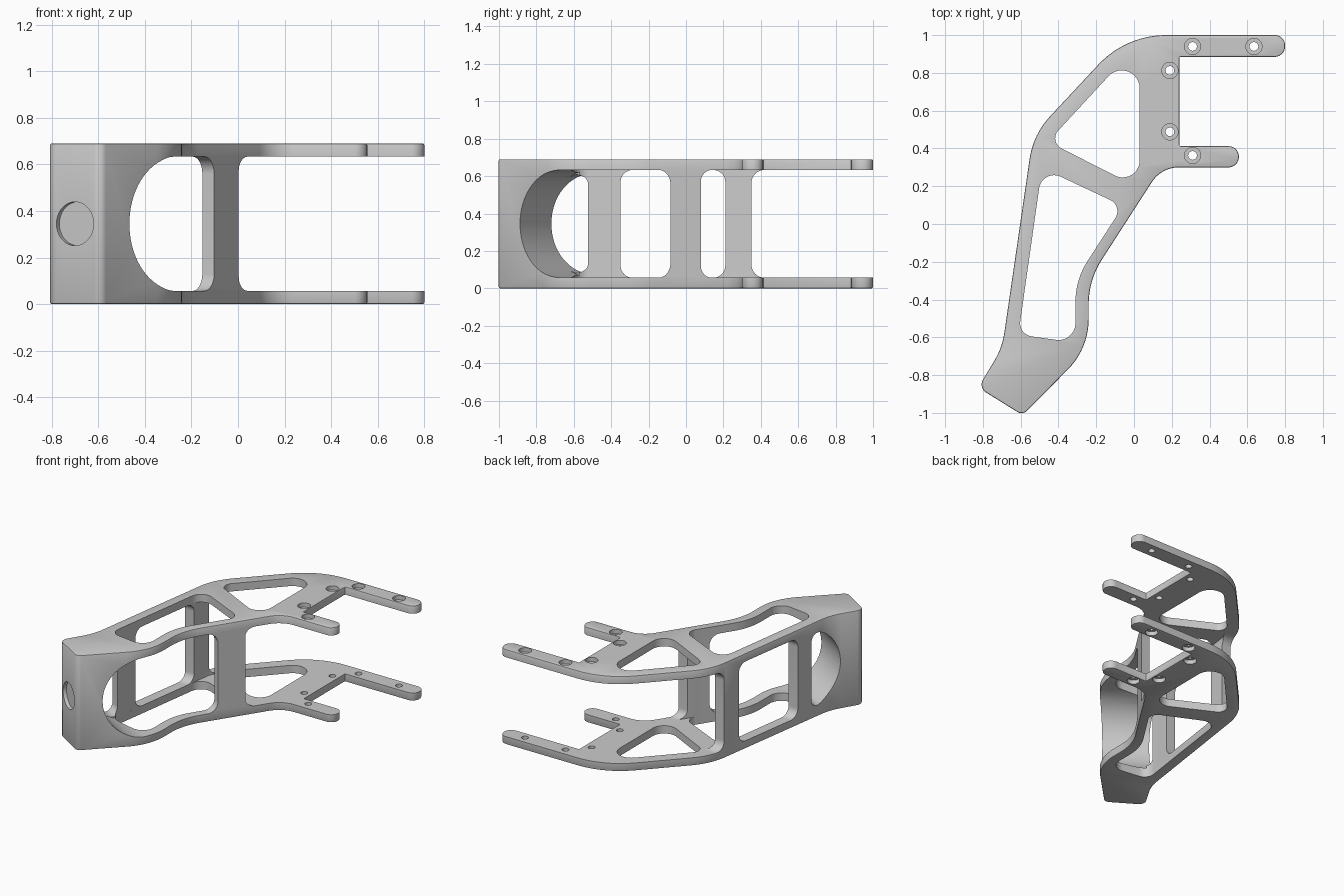
import bpy, bmesh, math
from mathutils import Vector, Matrix

if "Cube" in bpy.data.objects:
    bpy.data.objects.remove(bpy.data.objects["Cube"])

H, T = 0.69, 0.057          # overall height, plate thickness
MID = H / 2
HALF = MID - T              # half of the gap between plates


def rounded(pts, seg=12):
    """Polygon of (x, y, radius) corners -> outline with arcs."""
    out, n = [], len(pts)
    for i, (x, y, r) in enumerate(pts):
        p = Vector((x, y))
        a = (Vector(pts[i - 1][:2]) - p).normalized()
        b = (Vector(pts[(i + 1) % n][:2]) - p).normalized()
        if r == 0:
            out.append(p)
            continue
        half = a.angle(b) / 2
        t = r / math.tan(half)
        c = p + (a + b).normalized() * (r / math.sin(half))
        s, e = p + a * t - c, p + b * t - c
        sweep = s.angle_signed(e)          # clockwise positive
        a0 = math.atan2(s.y, s.x)
        for k in range(seg + 1):
            ang = a0 - sweep * k / seg
            out.append(c + Vector((math.cos(ang), math.sin(ang))) * r)
    return out


def axes(a, b, c):
    return Matrix((a, b, c)).transposed()


def prism(name, pts, lo, hi, m=Matrix.Identity(3)):
    bm = bmesh.new()
    f = bm.faces.new([bm.verts.new(m @ Vector((p[0], p[1], lo))) for p in pts])
    ext = bmesh.ops.extrude_face_region(bm, geom=[f])
    vs = [v for v in ext["geom"] if isinstance(v, bmesh.types.BMVert)]
    bmesh.ops.translate(bm, verts=vs, vec=m @ Vector((0, 0, hi - lo)))
    bmesh.ops.recalc_face_normals(bm, faces=bm.faces)
    me = bpy.data.meshes.new(name)
    bm.to_mesh(me)
    bm.free()
    ob = bpy.data.objects.new(name, me)
    bpy.context.collection.objects.link(ob)
    return ob


def apply(ob, mod):
    bpy.context.view_layer.objects.active = ob
    bpy.ops.object.modifier_apply(modifier=mod.name)


def cut(ob, cutter):
    cutter.hide_render = True
    mod = ob.modifiers.new("cut", 'BOOLEAN')
    mod.operation, mod.solver, mod.object = 'DIFFERENCE', 'EXACT', cutter
    apply(ob, mod)
    bpy.data.objects.remove(cutter)


def circle(x, y, r, n=32):
    return [(x + r * math.cos(2 * math.pi * k / n),
             y + r * math.sin(2 * math.pi * k / n)) for k in range(n)]


def slot(a0, a1, r):
    """Rounded window in (along, z) filling the gap between the plates."""
    return rounded([(a0, MID - HALF, r), (a1, MID - HALF, r),
                    (a1, MID + HALF, r), (a0, MID + HALF, r)])


# Bracket body from its top-view outline, with softened rims
outline = [(-0.043, 1, 0.49), (0.8, 1, 0.055), (0.8, 0.885, 0.055),
           (0.24, 0.885, 0), (0.24, 0.412, 0), (0.555, 0.412, 0.054),
           (0.555, 0.3, 0.054), (0.145, 0.3, 0.17), (-0.24, -0.297, 0.44),
           (-0.24, -0.66, 0.38), (-0.59, -1.012, 0.04), (-0.825, -0.866, 0.05),
           (-0.698, -0.655, 0.4), (-0.534, 0.474, 0.42)]
body = prism("bracket_body", rounded(outline), 0, H)
bev = body.modifiers.new("rim", 'BEVEL')
bev.width, bev.segments = 0.007, 2
bev.limit_method, bev.angle_limit = 'ANGLE', math.radians(60)
bev.use_clamp_overlap = False
apply(body, bev)

X, Y, Z = (1, 0, 0), (0, 1, 0), (0, 0, 1)
U, V = (0.527, 0.85, 0), (0.85, -0.527, 0)   # along / across the slanted foot
YZ, UZ = axes(Y, Z, X), axes(U, Z, V)

# Lightening pockets through both plates
upper = [(0.03, 0.961, 0.095), (0.03, 0.19, 0.09), (-0.455, 0.436, 0.06)]
lower = [(-0.487, 0.297, 0.08), (-0.058, 0.095, 0.065), (-0.31, -0.295, 0.4),
         (-0.31, -0.628, 0.09), (-0.612, -0.585, 0.07)]
for p in (upper, lower):
    cut(body, prism("pocket_cutter", rounded(p), -0.1, H + 0.1))

# Hollow between the plates
hollow = [(-0.593, -0.45), (-0.478, 0.36), (-0.4, 0.5), (0.07, 0.5),
          (0.074, 0.3), (-0.184, -0.1), (-0.31, -0.3), (-0.31, -0.45)]
cut(body, prism("hollow_cutter", hollow, T, H - T))

# Round-ended side window in the right wall, continued through the left wall
arc = lambda a, b, n: [(-1.0 + HALF + HALF * math.cos(math.radians(a + (b - a) * k / n)),
                        MID + HALF * math.sin(math.radians(a + (b - a) * k / n)))
                       for k in range(n + 1)]
right_win = [(*p, 0) for p in arc(90, 270, 36)]
right_win += [(-0.125, MID - HALF, 0.075), (-0.125, MID + HALF, 0.075)]
left_win = [(*p, 0) for p in arc(120, 240, 24)]
left_win += [(-0.763, MID - HALF, 0.05), (-0.763, MID + HALF, 0.05)]
cut(body, prism("right_window_cutter", rounded(right_win), -0.2, 1, UZ))
cut(body, prism("left_window_cutter", rounded(left_win), -1.5, -0.15, UZ))

# Square windows: left wall, open fork end, right side beyond the web
for a0, a1, r, lo, hi in [(-0.35, 0.21, 0.065, -1, -0.35),
                          (0.35, 1.5, 0.07, -1.2, 1.2),
                          (0.08, 1.6, 0.06, -0.25, 1.3)]:
    cut(body, prism("window_cutter", slot(a0, a1, r), lo, hi, YZ))

# Counterbored screw holes, mirrored on both plates
for x, y in [(0.31, 0.94), (0.635, 0.94), (0.19, 0.813), (0.19, 0.488), (0.31, 0.363)]:
    cut(body, prism("screw_cutter", circle(x, y, 0.023), -0.1, H + 0.1))
    for lo, hi in [(-0.1, 0.03), (H - 0.03, H + 0.1)]:
        cut(body, prism("counterbore_cutter", circle(x, y, 0.043), lo, hi))

# Shallow round recess in the foot face
foot = Vector((-0.7, -0.944, 0))
u0, v0 = foot.dot(Vector(U)), foot.dot(Vector(V))
VZ = axes(V, Z, U)
cut(body, prism("recess_cutter", circle(v0, MID, 0.094, 48), u0 - 0.1, u0 + 0.025, VZ))

bpy.ops.object.select_all(action='DESELECT')
body.select_set(True)
bpy.context.view_layer.objects.active = body
bpy.ops.object.shade_smooth_by_angle(angle=math.radians(30))
